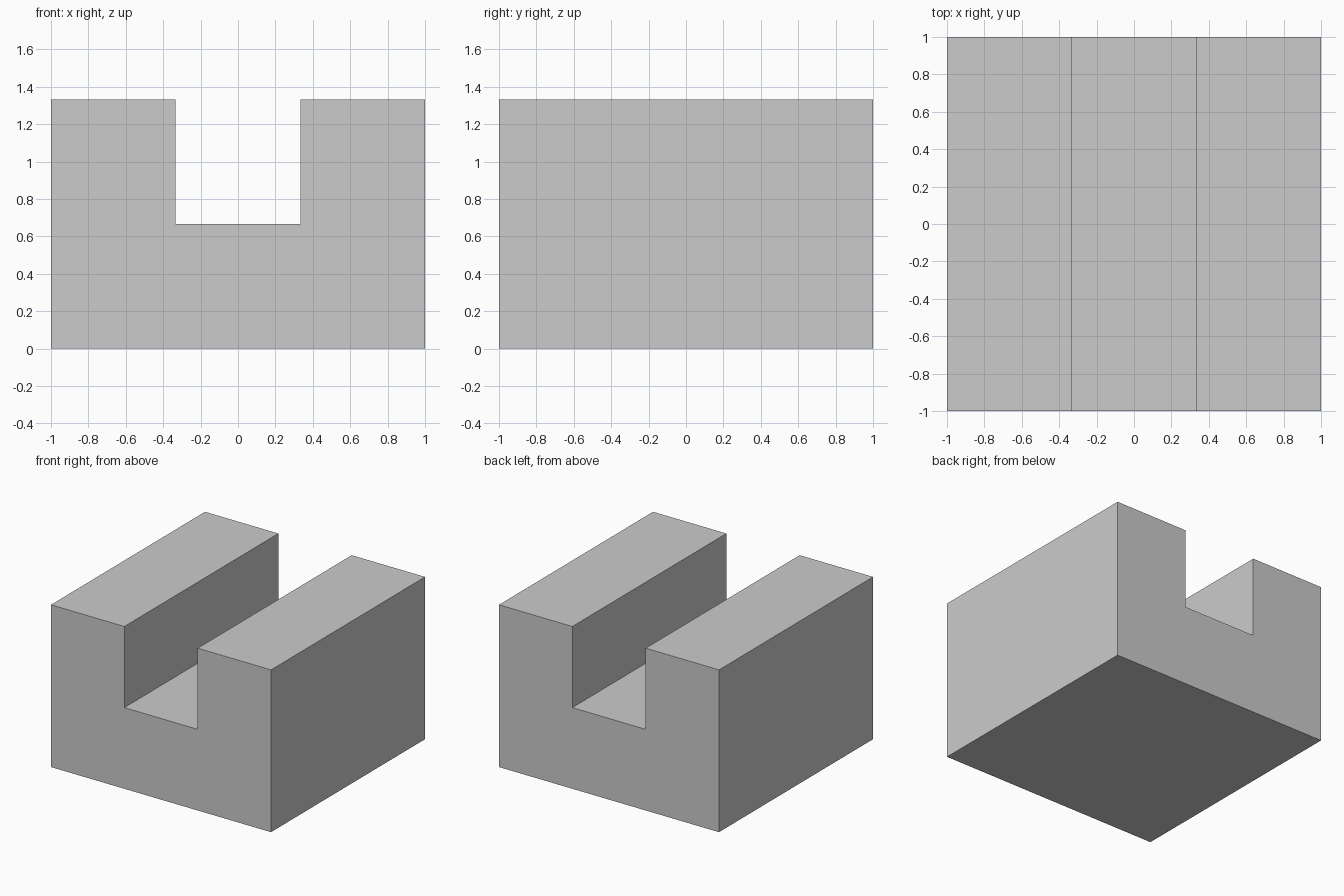
import bpy, bmesh

if "Cube" in bpy.data.objects:
    bpy.data.objects.remove(bpy.data.objects["Cube"])

W = 1.0            # half width and half depth
G = 1 / 3          # half width of the channel
H = 4 / 3          # full height
F = 2 / 3          # channel floor height

# U-shaped front profile (x, z), counter-clockwise seen from the front
right = [(W, 0), (W, H), (G, H), (G, F)]
profile = right + [(-x, z) for x, z in reversed(right)]

# Extrude the profile from front to back
bm = bmesh.new()
front = bm.faces.new([bm.verts.new((x, -W, z)) for x, z in profile])
result = bmesh.ops.extrude_face_region(bm, geom=[front], use_keep_orig=True)
back = [v for v in result["geom"] if isinstance(v, bmesh.types.BMVert)]
bmesh.ops.translate(bm, verts=back, vec=(0, 2 * W, 0))
bmesh.ops.recalc_face_normals(bm, faces=bm.faces)

mesh = bpy.data.meshes.new("channel_block")
bm.to_mesh(mesh)
bm.free()
block = bpy.data.objects.new("channel_block", mesh)
bpy.context.collection.objects.link(block)
